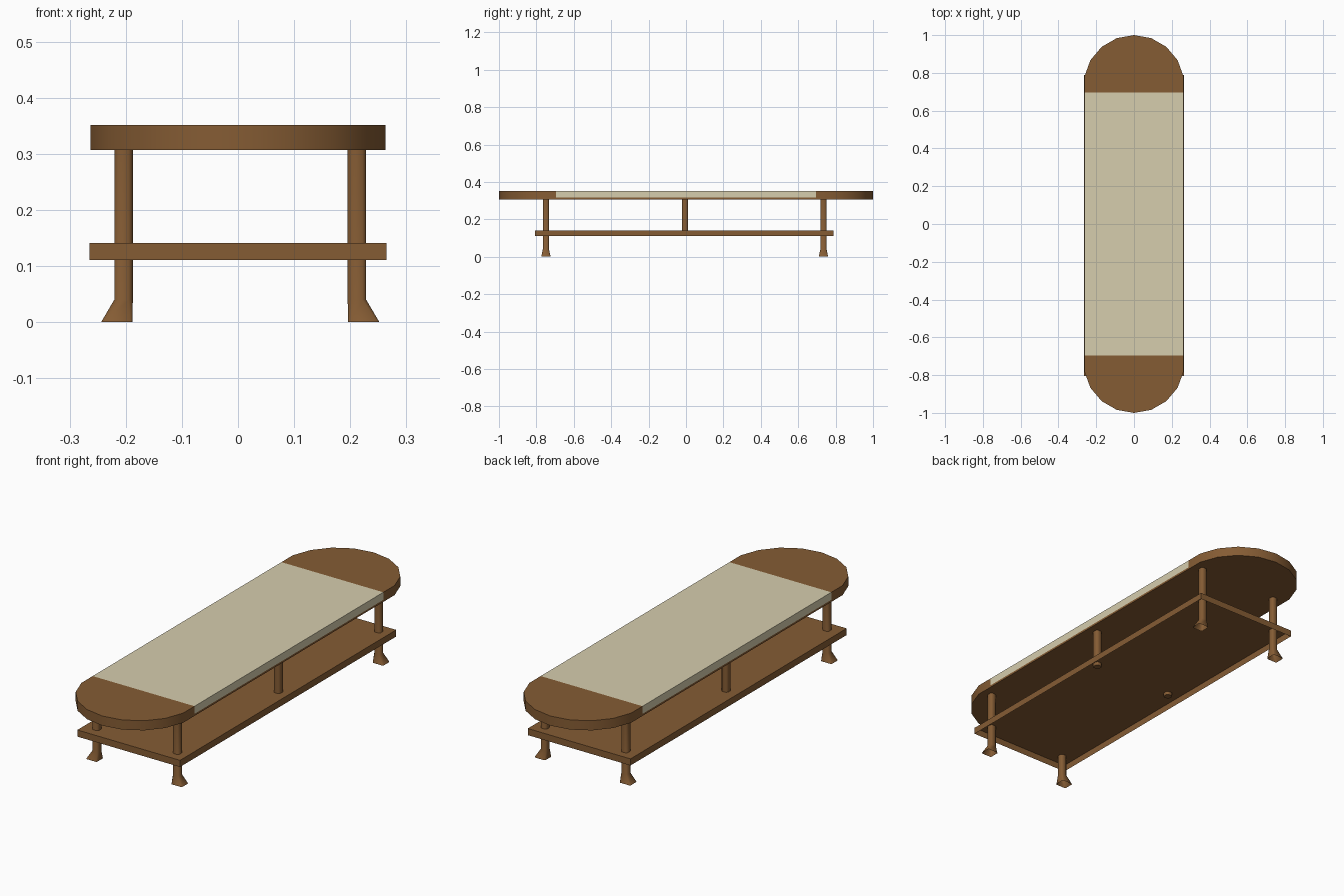
import bpy, bmesh, math

if "Cube" in bpy.data.objects:
    bpy.data.objects.remove(bpy.data.objects["Cube"])


def material(name, color):
    m = bpy.data.materials.new(name)
    m.diffuse_color = (*color, 1)
    m.use_nodes = True
    m.node_tree.nodes["Principled BSDF"].inputs["Base Color"].default_value = m.diffuse_color
    return m


wood = material("brown wood", (0.235, 0.107, 0.034))
cloth = material("cream cloth", (0.67, 0.61, 0.42))


def finish(bm, name, mats):
    me = bpy.data.meshes.new(name)
    bm.to_mesh(me)
    bm.free()
    for m in mats:
        me.materials.append(m)
    ob = bpy.data.objects.new(name, me)
    bpy.context.collection.objects.link(ob)
    bpy.context.view_layer.objects.active = ob
    ob.select_set(True)
    bpy.ops.object.shade_smooth_by_angle(angle=math.radians(60))
    ob.select_set(False)
    return ob


def loft(bm, rings, bottom=True):
    """Skin a stack of equal-sized rings, cap the top and optionally the bottom."""
    rows = [[bm.verts.new(p) for p in ring] for ring in rings]
    n = len(rows[0])
    for a, b in zip(rows, rows[1:]):
        for i in range(n):
            bm.faces.new((a[i], a[(i + 1) % n], b[(i + 1) % n], b[i]))
    if bottom:
        bm.faces.new(rows[0][::-1])
    bm.faces.new(rows[-1])


# Top slab: rounded ends, with the cloth laid over the middle and down the sides
R, CY = 0.267, 0.733
outline = []
for end in (1, -1):
    for deg in range(80, -81, -20):
        a = math.radians(deg)
        outline.append((end * R * math.sin(a), end * (CY + R * math.cos(a))))
bm = bmesh.new()
loft(bm, [[(x, y, z) for x, y in outline] for z in (0.3065, 0.3515)])
CLOTH_Y, CLOTH_Z = 0.696, 0.316
for co, no in (((0, CLOTH_Y, 0), (0, 1, 0)), ((0, -CLOTH_Y, 0), (0, 1, 0)),
               ((0, 0, CLOTH_Z), (0, 0, 1))):
    bmesh.ops.bisect_plane(bm, geom=bm.verts[:] + bm.edges[:] + bm.faces[:],
                           plane_co=co, plane_no=no)
for f in bm.faces:
    c = f.calc_center_median()
    f.material_index = int(abs(c.y) < CLOTH_Y and c.z > CLOTH_Z)
finish(bm, "bench_top", [wood, cloth])

# Lower shelf: a shallow tray turned upside down, open underneath
bm = bmesh.new()
loft(bm, [[(x, y, z) for x, y in ((-0.265, -0.806), (0.265, -0.806),
                                 (0.265, 0.788), (-0.265, 0.788))]
          for z in (0.1105, 0.1415)], bottom=False)
finish(bm, "lower_shelf", [wood])


def ring(cx, cy, z, hx, hy, cut):
    """Rectangle with its four corners cut off."""
    pts = []
    for sx, sy in ((1, 1), (-1, 1), (-1, -1), (1, -1)):
        pair = [(cx + sx * hx, cy + sy * (hy - cut), z),
                (cx + sx * (hx - cut), cy + sy * hy, z)]
        pts += pair if sx * sy > 0 else pair[::-1]
    return pts


# Corner legs with square feet flared outwards, and short middle posts
H, CUT = 0.0165, 0.007
for side, x in (("left", -0.2040), ("right", 0.212)):
    out = 1 if x > 0 else -1
    for place, y in (("front", -0.749), ("middle", -0.005), ("back", 0.735)):
        bm = bmesh.new()
        shaft_top = ring(x, y, 0.31, H, H, CUT)
        if place == "middle":
            loft(bm, [ring(x, y, 0.125, H, H, CUT), shaft_top])
        else:
            loft(bm, [ring(x + out * 0.012, y, 0.0, 0.028, 0.025, 0.004),
                      ring(x, y, 0.04, H, H, CUT), shaft_top], bottom=False)
        finish(bm, f"{place}_{side}_leg", [wood])
